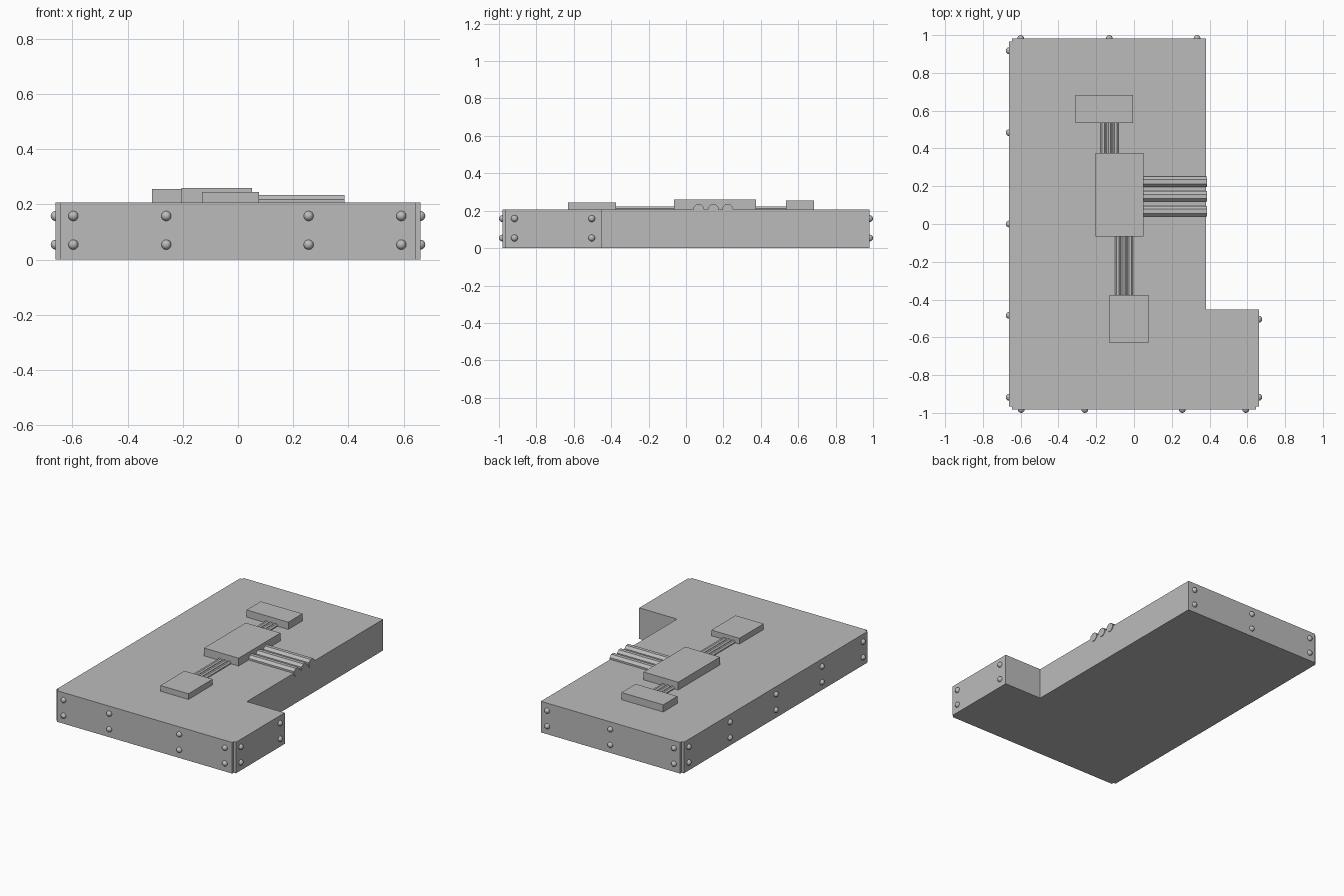
import bpy, bmesh, math
from mathutils import Matrix

if "Cube" in bpy.data.objects:
    bpy.data.objects.remove(bpy.data.objects["Cube"])

grey = bpy.data.materials.new("plain_grey")
grey.diffuse_color = (0.5, 0.5, 0.5, 1)
grey.use_nodes = True
grey.node_tree.nodes["Principled BSDF"].inputs["Base Color"].default_value = grey.diffuse_color
TOP = 0.207


def finish(name, bm, smooth=False):
    bmesh.ops.recalc_face_normals(bm, faces=bm.faces)
    mesh = bpy.data.meshes.new(name)
    bm.to_mesh(mesh)
    bm.free()
    for p in mesh.polygons:
        p.use_smooth = smooth
    mesh.materials.append(grey)
    obj = bpy.data.objects.new(name, mesh)
    bpy.context.collection.objects.link(obj)
    return obj


def box(name, x0, x1, y0, y1, z0, z1):
    bm = bmesh.new()
    m = Matrix.Translation(((x0 + x1) / 2, (y0 + y1) / 2, (z0 + z1) / 2))
    bmesh.ops.create_cube(bm, size=1, matrix=m @ Matrix.Diagonal((x1 - x0, y1 - y0, z1 - z0, 1)))
    return finish(name, bm)


def pipe(name, start, end, along_x, across, z, r):
    # eight-sided pipe with a flat top, half sunk in the deck
    bm = bmesh.new()
    mid = (start + end) / 2
    turn = Matrix.Rotation(math.pi / 2, 4, 'Y' if along_x else 'X')
    pos = (mid, across, z) if along_x else (across, mid, z)
    m = Matrix.Translation(pos) @ turn @ Matrix.Rotation(math.pi / 8, 4, 'Z')
    bmesh.ops.create_cone(bm, cap_ends=True, segments=8, radius1=r, radius2=r,
                          depth=end - start, matrix=m)
    return finish(name, bm)


# L-shaped slab with small rebates in three outer corners
X, Y, N = 0.661, 0.982, 0.016
outline = [(-X, -Y + N), (-X + N, -Y + N), (-X + N, -Y), (X - N, -Y), (X - N, -Y + N),
           (X, -Y + N), (X, -0.452), (0.382, -0.452), (0.382, Y),
           (-X + N, Y), (-X + N, Y - N), (-X, Y - N)]
bm = bmesh.new()
face = bm.faces.new([bm.verts.new((x, y, 0)) for x, y in outline])
ext = bmesh.ops.extrude_face_region(bm, geom=[face])
bmesh.ops.translate(bm, vec=(0, 0, TOP),
                    verts=[g for g in ext["geom"] if isinstance(g, bmesh.types.BMVert)])
finish("slab", bm)

# raised blocks on the deck
box("centre_block", -0.205, 0.05, -0.065, 0.375, TOP - 0.01, 0.259)
box("front_block", -0.131, 0.076, -0.63, -0.375, TOP - 0.01, 0.245)
box("back_block", -0.311, -0.004, 0.535, 0.684, TOP - 0.01, 0.255)

# pipe bundles joining the blocks and running to the edge
for i in (-1, 0, 1):
    pipe(f"side_pipe_{i + 2}", 0.04, 0.386, True, 0.146 + i * 0.078, TOP, 0.03)
    pipe(f"front_pipe_{i + 2}", -0.385, -0.055, False, -0.053 + i * 0.033, TOP, 0.016)
    pipe(f"back_pipe_{i + 2}", 0.365, 0.545, False, -0.13 + i * 0.033, TOP, 0.016)

# rivets in two rows around the walls
spots = [(x, -Y) for x in (-0.597, -0.26, 0.256, 0.592)]
spots += [(x, Y) for x in (-0.6, -0.131, 0.334)]
spots += [(-X, y) for y in (-0.917, -0.484, 0, 0.484, 0.917)]
spots += [(X, y) for y in (-0.917, -0.504)]
bm = bmesh.new()
for x, y in spots:
    for z in (0.054, 0.158):
        bmesh.ops.create_uvsphere(bm, u_segments=16, v_segments=10, radius=0.018,
                                  matrix=Matrix.Translation((x, y, z)))
finish("rivets", bm, smooth=True)
